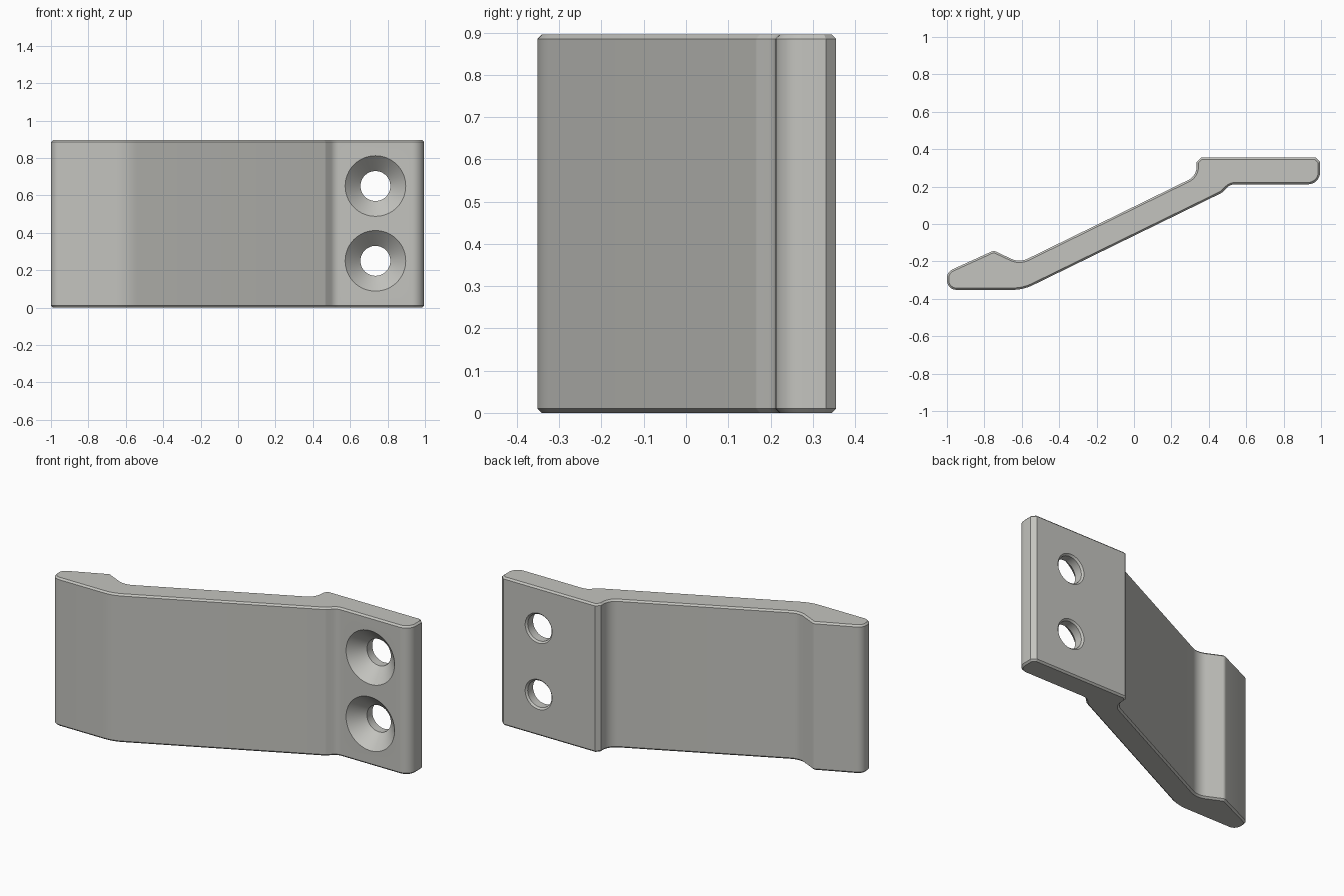
import bpy, bmesh, math
from mathutils import Vector

if "Cube" in bpy.data.objects:
    bpy.data.objects.remove(bpy.data.objects["Cube"])

HEIGHT, CHAMFER = 0.895, 0.01

grey = bpy.data.materials.new("warm grey")
grey.diffuse_color = (0.55, 0.55, 0.52, 1)
grey.use_nodes = True
grey.node_tree.nodes["Principled BSDF"].inputs["Base Color"].default_value = grey.diffuse_color

# Bracket outline, counter-clockwise: x, y, corner radius, arc steps
OUTLINE = [
    (-1.0, -0.352, 0.05, 8), (-0.592, -0.352, 0.25, 8),
    (0.468, 0.166, 0.03, 4), (0.515, 0.212, 0.06, 6),
    (0.995, 0.212, 0.065, 8), (0.995, 0.355, 0.024, 1),
    (0.335, 0.355, 0.024, 1), (0.335, 0.257, 0.08, 8),
    (-0.612, -0.207, 0.10, 8), (-0.75, -0.142, 0.025, 4),
    (-1.0, -0.256, 0.05, 8),
]


def rounded(corners):
    """Replace each corner with an arc tangent to both neighbouring edges."""
    pts = []
    for i, (x, y, r, steps) in enumerate(corners):
        p = Vector((x, y))
        a = (Vector(corners[i - 1][:2]) - p).normalized()
        b = (Vector(corners[(i + 1) % len(corners)][:2]) - p).normalized()
        half = a.angle(b) / 2
        centre = p + (a + b).normalized() * r / math.sin(half)
        start = p + a * r / math.tan(half) - centre
        end = p + b * r / math.tan(half) - centre
        sweep = start.angle_signed(end)  # positive is clockwise
        for k in range(steps + 1):
            t = -sweep * k / steps
            c, s = math.cos(t), math.sin(t)
            pts.append(centre + Vector((c * start.x - s * start.y,
                                        s * start.x + c * start.y)))
    return pts


def inset(pts, d):
    """Move the outline inwards by d."""
    out = []
    for i, p in enumerate(pts):
        e1 = (p - pts[i - 1]).normalized()
        e2 = (pts[(i + 1) % len(pts)] - p).normalized()
        n1, n2 = Vector((-e1.y, e1.x)), Vector((-e2.y, e2.x))
        out.append(p + (n1 + n2) * d / (1 + n1.dot(n2)))
    return out


def loft(name, rings):
    """Skin a stack of closed rings and cap both ends."""
    bm = bmesh.new()
    loops = [[bm.verts.new(v) for v in ring] for ring in rings]
    n = len(loops[0])
    for lo, hi in zip(loops, loops[1:]):
        for i in range(n):
            j = (i + 1) % n
            bm.faces.new((lo[i], lo[j], hi[j], hi[i]))
    bm.faces.new(loops[0][::-1])
    bm.faces.new(loops[-1])
    bmesh.ops.recalc_face_normals(bm, faces=bm.faces[:])
    mesh = bpy.data.meshes.new(name)
    bm.to_mesh(mesh)
    bm.free()
    mesh.materials.append(grey)
    obj = bpy.data.objects.new(name, mesh)
    bpy.context.collection.objects.link(obj)
    return obj


# Bracket body with chamfered top and bottom rims
outer = rounded(OUTLINE)
inner = inset(outer, CHAMFER)
bracket = loft("bracket", [
    [(p.x, p.y, z) for p in ring]
    for ring, z in ((inner, 0), (outer, CHAMFER),
                    (outer, HEIGHT - CHAMFER), (inner, HEIGHT))])

# Countersunk screw holes: y position and radius along the bore
BORE = [(0.192, 0.182), (0.294, 0.08), (0.345, 0.08), (0.365, 0.10)]
for z in (0.25, 0.65):
    cutter = loft("screw_hole_cutter", [
        [(0.735 + r * math.cos(k * math.tau / 64), y,
          z + r * math.sin(k * math.tau / 64)) for k in range(64)]
        for y, r in BORE])
    cutter.hide_render = True
    cutter.hide_set(True)
    cut = bracket.modifiers.new("screw_hole", 'BOOLEAN')
    cut.operation, cut.solver, cut.object = 'DIFFERENCE', 'EXACT', cutter

# Apply the cuts, then shade
bpy.context.view_layer.objects.active = bracket
bracket.select_set(True)
for mod in list(bracket.modifiers):
    bpy.ops.object.modifier_apply(modifier=mod.name)
bpy.ops.object.shade_smooth_by_angle(angle=math.radians(25))
